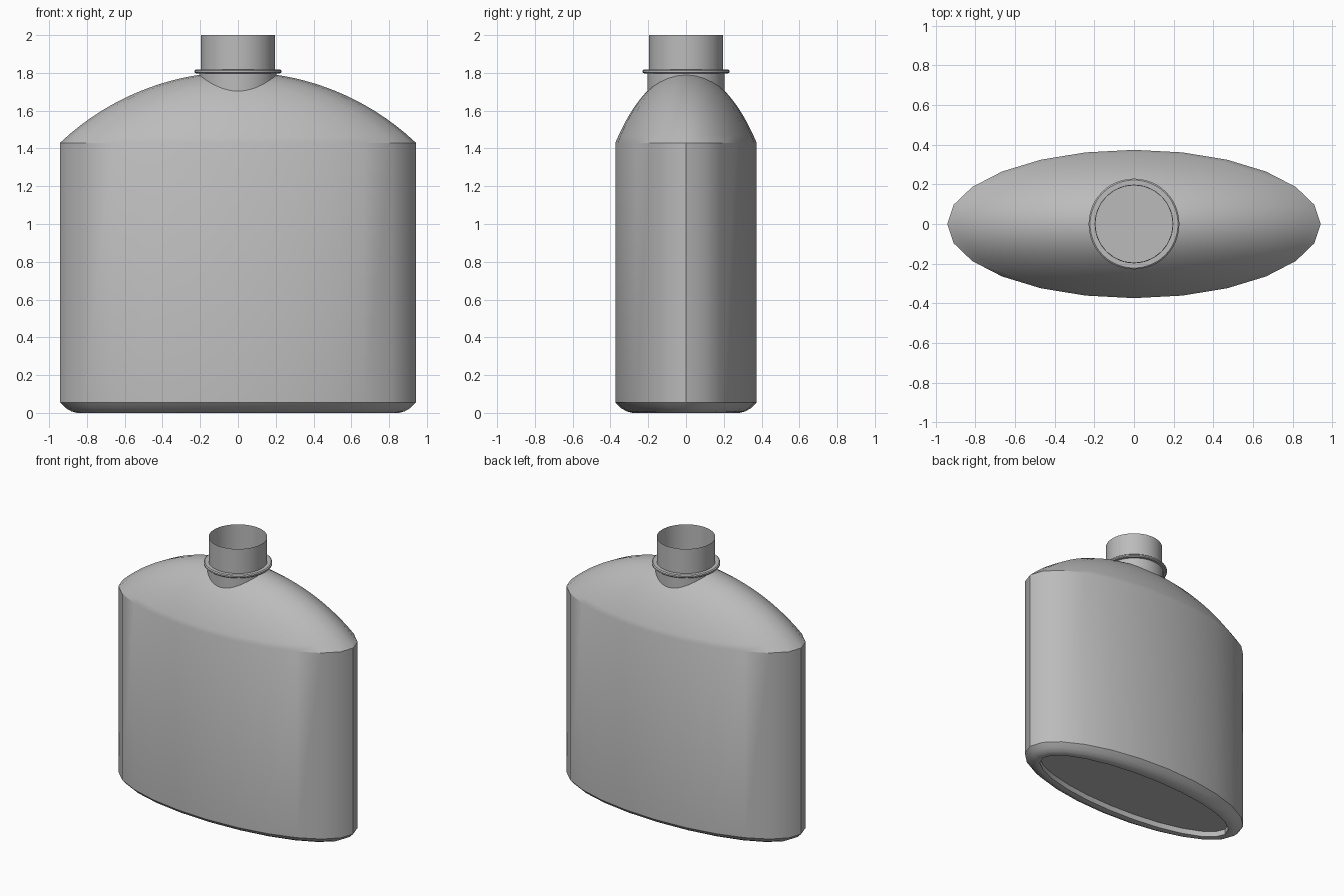
import bpy, bmesh, math

cube = bpy.data.objects.get("Cube")
if cube:
    bpy.data.objects.remove(cube, do_unlink=True)

HALF_X, HALF_Y = 0.942, 0.374      # half axes of the oval body
SHOULDER_Z, APEX_Z = 1.43, 1.805   # start and virtual peak of the shoulder
NECK_R = 0.205

grey = bpy.data.materials.new("plain_grey")
grey.use_nodes = True
COLOUR = (0.5, 0.5, 0.5, 1.0)
grey.diffuse_color = COLOUR
grey.node_tree.nodes["Principled BSDF"].inputs["Base Color"].default_value = COLOUR


def shoulder_height(x, y):
    """Circular arc profile stretched over the oval plan."""
    rho = math.hypot(x / HALF_X, y / HALF_Y)
    rise = APEX_Z - SHOULDER_Z
    radius = (HALF_X ** 2 + rise ** 2) / (2 * rise)
    return APEX_Z - radius + math.sqrt(radius ** 2 - (rho * HALF_X) ** 2)


def oval(a, b, z, n):
    """One closed ring of points."""
    angles = [2 * math.pi * i / n for i in range(n)]
    return [(a * math.cos(t), b * math.sin(t), z) for t in angles]


def loft(name, rings, cap_start=False):
    """Skin a list of rings with quads."""
    bm = bmesh.new()
    loops = [[bm.verts.new(p) for p in ring] for ring in rings]
    n = len(loops[0])
    for low, high in zip(loops, loops[1:]):
        for i in range(n):
            j = (i + 1) % n
            bm.faces.new((low[i], low[j], high[j], high[i]))
    if cap_start:
        bm.faces.new(loops[0][::-1])
    mesh = bpy.data.meshes.new(name)
    bm.to_mesh(mesh)
    bm.free()
    mesh.materials.append(grey)
    obj = bpy.data.objects.new(name, mesh)
    bpy.context.collection.objects.link(obj)
    bpy.ops.object.select_all(action='DESELECT')
    obj.select_set(True)
    bpy.context.view_layer.objects.active = obj
    bpy.ops.object.shade_smooth_by_angle(angle=math.radians(30))
    return obj


# Body: recessed base, rounded foot and straight wall (inset, height)
SIDES = 24
foot = [(0.115, 0.045), (0.115, 0.004), (0.09, 0.0), (0.06, 0.008),
        (0.03, 0.025), (0.0, 0.055), (0.0, SHOULDER_Z)]
rings = [oval(HALF_X - d, HALF_Y - d, z, SIDES) for d, z in foot]

# Shoulder: rings shrink from the oval to the round mouth along the dome
STEPS = 14
mouth = oval(NECK_R - 0.01, NECK_R - 0.01, 0, SIDES)
edge = rings[-1]
for k in range(1, STEPS + 1):
    t = k / STEPS
    ring = []
    for e, m in zip(edge, mouth):
        x, y = e[0] + (m[0] - e[0]) * t, e[1] + (m[1] - e[1]) * t
        ring.append((x, y, shoulder_height(x, y)))
    rings.append(ring)
loft("bottle_body", rings, cap_start=True)

# Neck: lower edge follows the shoulder, then collar and open spout
NECK_SIDES = 48
base = [(x, y, shoulder_height(x, y) - 0.008)
        for x, y, _ in oval(NECK_R, NECK_R, 0, NECK_SIDES)]
profile = [(NECK_R, 1.797), (0.222, 1.797), (0.229, 1.803), (0.229, 1.813),
           (0.222, 1.819), (0.196, 1.819), (0.196, 2.0)]
loft("neck_with_collar", [base] + [oval(r, r, z, NECK_SIDES) for r, z in profile])
